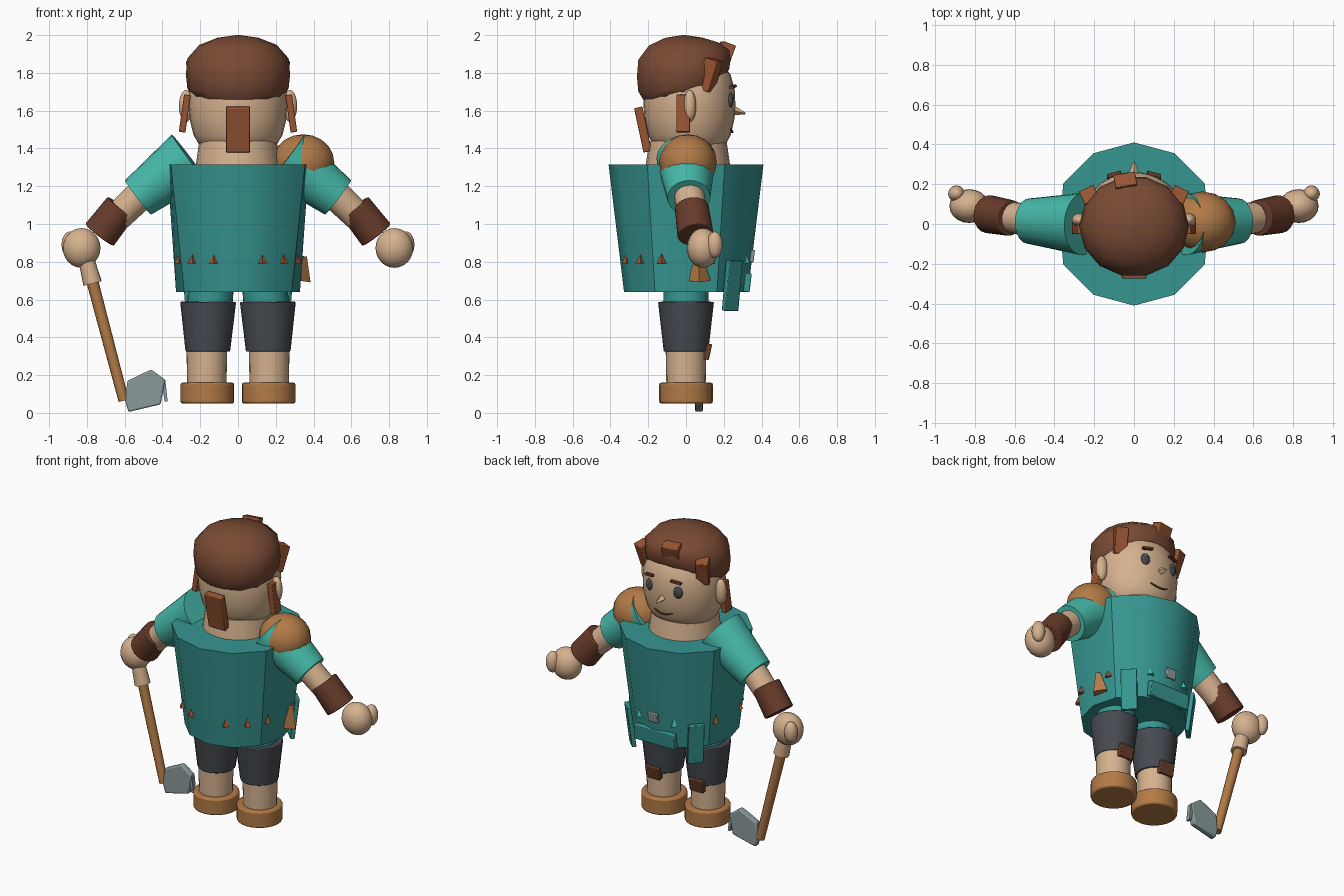
import bpy, bmesh, math
from mathutils import Vector, Matrix

if "Cube" in bpy.data.objects:
    bpy.data.objects.remove(bpy.data.objects["Cube"])


def material(name, rgb):
    m = bpy.data.materials.new(name)
    lin = [((c / 255 + 0.055) / 1.055) ** 2.4 for c in rgb]
    m.diffuse_color = (*lin, 1)
    m.use_nodes = True
    m.node_tree.nodes["Principled BSDF"].inputs["Base Color"].default_value = m.diffuse_color
    return m


TEAL = material("teal cloth", (54, 150, 145))
MINT = material("light teal cloth", (70, 186, 170))
SKIN = material("skin", (214, 178, 143))
HAIR = material("brown hair", (121, 74, 52))
LOCK = material("rust brown", (152, 84, 50))
LEATHER = material("dark leather", (104, 60, 42))
TAN = material("tan wood", (178, 122, 70))
CHARCOAL = material("charcoal", (70, 74, 80))
STEEL = material("steel", (138, 154, 156))


def finish(name, bm, mat, angle=40, bevel=0):
    bmesh.ops.recalc_face_normals(bm, faces=bm.faces[:])
    me = bpy.data.meshes.new(name)
    bm.to_mesh(me)
    bm.free()
    ob = bpy.data.objects.new(name, me)
    bpy.context.collection.objects.link(ob)
    me.materials.append(mat)
    bpy.ops.object.select_all(action='DESELECT')
    ob.select_set(True)
    bpy.context.view_layer.objects.active = ob
    if angle:
        bpy.ops.object.shade_smooth_by_angle(angle=math.radians(angle))
    if bevel:
        b = ob.modifiers.new("bevel", 'BEVEL')
        b.width, b.segments = bevel, 2
    return ob


def tube(name, a, b, r1, r2, mat, sides=20, bevel=0.0):
    """Tapered cylinder from point a to point b."""
    a, b = Vector(a), Vector(b)
    d = b - a
    m = Matrix.Translation((a + b) / 2) @ d.to_track_quat('Z', 'Y').to_matrix().to_4x4()
    bm = bmesh.new()
    bmesh.ops.create_cone(bm, cap_ends=True, segments=sides, radius1=r1, radius2=r2,
                          depth=d.length, matrix=m)
    return finish(name, bm, mat, 40, bevel)


def ball(name, c, r, mat, u=20, v=12):
    bm = bmesh.new()
    bmesh.ops.create_uvsphere(bm, u_segments=u, v_segments=v, radius=1,
                              matrix=Matrix.Translation(c) @ Matrix.Diagonal((*r, 1)))
    return finish(name, bm, mat, 60)


def box(name, c, size, mat, rot=(0, 0, 0), bevel=0.004):
    """Box with rotation in degrees: tilt first, then turn about z."""
    m = Matrix.Translation(c)
    for ang, ax in zip(reversed(rot), 'ZYX'):
        m = m @ Matrix.Rotation(math.radians(ang), 4, ax)
    bm = bmesh.new()
    bmesh.ops.create_cube(bm, size=1, matrix=m @ Matrix.Diagonal((*size, 1)))
    return finish(name, bm, mat, 30, bevel)


def prism(name, pts, y0, y1, mat, bevel=0):
    """Outline in x and z, extruded along y."""
    bm = bmesh.new()
    f = bm.faces.new([bm.verts.new((x, y0, z)) for x, z in pts])
    g = bmesh.ops.extrude_face_region(bm, geom=[f])
    bmesh.ops.translate(bm, vec=(0, y1 - y0, 0),
                        verts=[v for v in g['geom'] if isinstance(v, bmesh.types.BMVert)])
    return finish(name, bm, mat, 30, bevel)


def lathe(name, rings, mat, sides, yscale=1, y=0, xmax=9, warp=None, angle=40):
    """Stack of (radius, z) rings, capped at both ends."""
    bm = bmesh.new()
    loops = []
    for r, z in rings:
        loop = []
        for i in range(sides):
            t = 2 * math.pi * i / sides
            px = max(-xmax, min(xmax, r * math.cos(t)))
            py = y + yscale * r * math.sin(t)
            loop.append(bm.verts.new((px, py, warp(py, z) if warp else z)))
        loops.append(loop)
    for a, b in zip(loops, loops[1:]):
        for i in range(sides):
            j = (i + 1) % sides
            bm.faces.new((a[i], a[j], b[j], b[i]))
    bm.faces.new(loops[0])
    bm.faces.new(loops[-1])
    return finish(name, bm, mat, angle)


# Tunic body with flattened sides
lathe("tunic", [(0.328, 0.64), (0.41, 1.315)], TEAL, 12, xmax=0.375, angle=35)

# Neck and head
lathe("neck", [(0.225, 1.30), (0.205, 1.44)], SKIN, 24, y=0.01)
lathe("head", [(0.14, 1.38), (0.2, 1.41), (0.235, 1.47), (0.255, 1.55), (0.262, 1.63),
               (0.258, 1.71), (0.235, 1.79), (0.17, 1.87), (0.06, 1.9)],
      SKIN, 28, yscale=0.93, y=0.018, angle=60)


# Hair cap whose lower edge rises over the forehead
def hairline(y, z):
    low = 1.66 + 0.1 * max(0, y + 0.2) + 0.55 * max(0, y - 0.06)
    return 2.0 - (2.0 - z) * (2.0 - low) / 0.34


lathe("hair_cap", [(0.24, 1.66), (0.268, 1.70), (0.276, 1.78), (0.268, 1.87),
                   (0.205, 1.945), (0.11, 1.985), (0.01, 2.0)],
      HAIR, 14, yscale=0.92, y=-0.012, warp=hairline, angle=60)

# Hair locks
box("back_lock", (0, -0.228, 1.50), (0.125, 0.045, 0.24), LOCK, (12, 0, 0))
box("top_lock", (-0.04, 0.2, 1.89), (0.11, 0.07, 0.14), LOCK, (-20, 0, 10))
for s, side in ((1, "right"), (-1, "left")):
    box(side + "_front_lock", (s * 0.215, 0.125, 1.79), (0.08, 0.075, 0.17), LOCK,
        (-18, 0, -s * 25))
    box(side + "_sideburn", (s * 0.282, -0.015, 1.585), (0.035, 0.07, 0.2), LOCK,
        (0, -s * 8, 0))
    ball(side + "_ear", (s * 0.275, 0.02, 1.625), (0.038, 0.034, 0.085), SKIN)

    # Eyes and brows
    ball(side + "_eye", (s * 0.1, 0.232, 1.655), (0.036, 0.02, 0.042), CHARCOAL)
    ball(side + "_eye_glint", (s * 0.1 + 0.01, 0.25, 1.672), (0.008, 0.004, 0.008), STEEL, 8, 6)
    box(side + "_brow", (s * 0.1, 0.25, 1.728), (0.07, 0.02, 0.014), LEATHER,
        (0, s * 8, -s * 15), 0)

    # Sleeve, forearm, cuff and hand
    tube(side + "_sleeve", (s * 0.256, 0, 1.348), (s * 0.53, 0.015, 1.14), 0.157, 0.114,
         MINT, 20)
    tube(side + "_forearm", (s * 0.5, 0.015, 1.17), (s * 0.725, 0.05, 0.955), 0.082, 0.075, SKIN)
    tube(side + "_cuff", (s * 0.62, 0.03, 1.088), (s * 0.733, 0.05, 0.943), 0.09, 0.096,
         LEATHER, 20, 0.006)
    ball(side + "_hand", (s * 0.828, 0.09, 0.873), (0.1, 0.085, 0.105), SKIN)
    ball(side + "_thumb", (s * 0.892, 0.152, 0.89), (0.042, 0.042, 0.07), SKIN)

    # Legs and shoes
    tube(side + "_thigh", (s * 0.15, 0, 0.56), (s * 0.14, 0, 0.70), 0.12, 0.12, TEAL)
    tube(side + "_trouser", (s * 0.16, 0, 0.325), (s * 0.158, 0, 0.588), 0.118, 0.148,
         CHARCOAL, 20, 0.005)
    tube(side + "_shin", (s * 0.165, 0, 0.14), (s * 0.165, 0, 0.35), 0.104, 0.108, SKIN)
    tube(side + "_shoe", (s * 0.162, 0, 0.05), (s * 0.162, 0, 0.16), 0.142, 0.142,
         TAN, 24, 0.01)
    box(side + "_knee_patch", (s * 0.162, 0.11, 0.325), (0.1, 0.04, 0.085), LEATHER, (-12, 0, 0))

    # Hanging belt tabs on the face side
    box(side + "_tab", (s * 0.245, 0.245, 0.675), (0.1, 0.028, 0.27), TEAL, (-7, 0, -s * 45))

# Nose and mouth
tube("nose", (0, 0.23, 1.605), (0, 0.315, 1.585), 0.034, 0.004, SKIN, 4)
for i in range(6):
    x = -0.055 + 0.022 * i
    box("mouth_%d" % i, (x, 0.246 - 2 * x * x, 1.487 + 4 * x * x), (0.024, 0.008, 0.008),
        LEATHER, (0, math.degrees(-8 * x), math.degrees(-4 * x)), 0)

# Shoulder pad
ball("shoulder_pad", (0.345, 0.01, 1.325), (0.165, 0.153, 0.15), TAN, 16, 10)

# Triangular trim studs around the tunic
for k in range(16):
    t = math.radians(22.5 * k)
    if k in (0, 2, 4, 6, 8, 12):
        continue
    rad = 0.337 if k in (1, 7, 9, 15) else 0.341
    x, y = rad * math.cos(t), rad * math.sin(t)
    tube("trim_stud_%d" % k, (x, y, 0.79), (x, y, 0.84), 0.026, 0.002,
         LOCK if math.sin(t) < 0.5 else MINT, 4)

# Front pouch and buckle
box("pouch", (0, 0.325, 0.69), (0.3, 0.035, 0.1), TEAL, (-7, 0, 0))
box("buckle", (0, 0.35, 0.83), (0.07, 0.022, 0.065), STEEL, (-7, 0, 0))

# Side sheath, narrow at the top
tube("sheath", (0.325, 0.07, 0.70), (0.345, 0.07, 0.83), 0.06, 0.02, TAN, 4)

# Hoe: grip, shaft, blade and hooked rim
tube("grip", (-0.805, 0.08, 0.82), (-0.77, 0.08, 0.685), 0.042, 0.05, SKIN)
tube("shaft", (-0.78, 0.08, 0.73), (-0.605, 0.07, 0.065), 0.032, 0.028, TAN, 12)
prism("blade", [(-0.6, 0.07), (-0.585, 0.17), (-0.46, 0.23), (-0.385, 0.175),
                (-0.41, 0.045), (-0.58, 0.005)], 0.048, 0.09, STEEL, 0.008)
prism("blade_hook", [(-0.41, 0.16), (-0.385, 0.175), (-0.372, 0.06), (-0.388, 0.06),
                     (-0.4, 0.13)], 0.055, 0.085, STEEL)
